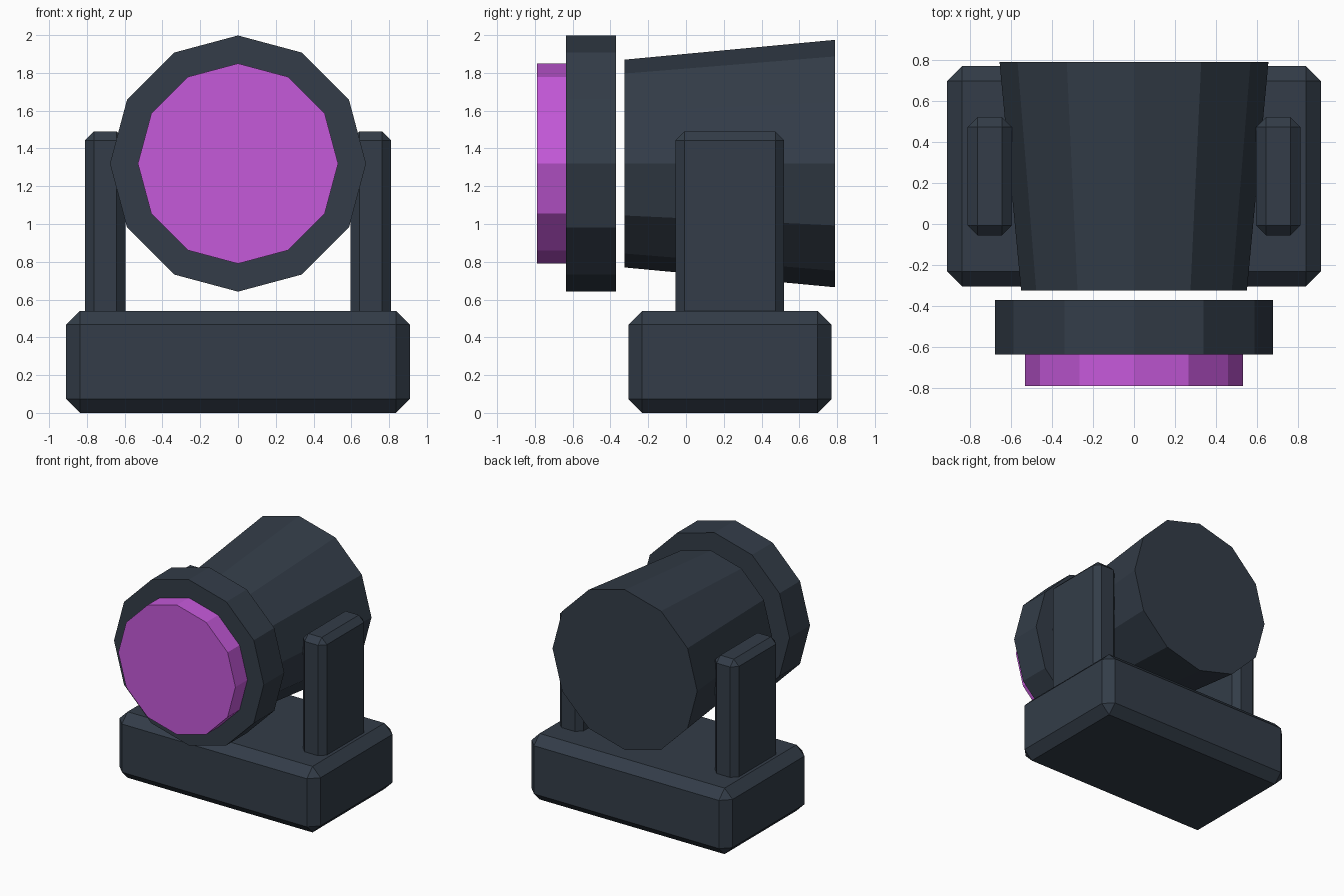
import bpy
from math import pi

cube = bpy.data.objects.get("Cube")
if cube:
    bpy.data.objects.remove(cube, do_unlink=True)


def material(name, rgb):
    mat = bpy.data.materials.new(name)
    mat.use_nodes = True
    colour = (*rgb, 1)
    mat.diffuse_color = colour
    mat.node_tree.nodes["Principled BSDF"].inputs["Base Color"].default_value = colour
    return mat


slate = material("dark slate", (0.033, 0.046, 0.065))
violet = material("violet lens", (0.56, 0.1, 0.7))


def chamfered_box(name, low, high, chamfer):
    centre = [(a + b) / 2 for a, b in zip(low, high)]
    bpy.ops.mesh.primitive_cube_add(size=1, location=centre)
    obj = bpy.context.object
    obj.name = name
    obj.scale = [b - a for a, b in zip(low, high)]
    bpy.ops.object.transform_apply(location=False, rotation=False, scale=True)
    bevel = obj.modifiers.new("chamfer", "BEVEL")
    bevel.width = chamfer
    bevel.segments = 1
    obj.data.materials.append(slate)


def barrel_part(name, front, back, front_radius, back_radius, mat):
    # Twelve-sided drum along y, with a corner at the top
    bpy.ops.mesh.primitive_cone_add(
        vertices=12, radius1=front_radius, radius2=back_radius, depth=back - front,
        location=(0, (front + back) / 2, 1.32), rotation=(-pi / 2, 0, 0))
    obj = bpy.context.object
    obj.name = name
    obj.data.materials.append(mat)


# Base and the two yoke arms
chamfered_box("base", (-0.91, -0.305, 0), (0.91, 0.77, 0.54), 0.073)
chamfered_box("left_arm", (0.595, -0.055, 0.4), (0.81, 0.52, 1.49), 0.047)
chamfered_box("right_arm", (-0.81, -0.055, 0.4), (-0.595, 0.52, 1.49), 0.047)

# Lamp head: tapered housing, separate front ring and lens
barrel_part("housing", -0.325, 0.79, 0.55, 0.655, slate)
barrel_part("front_ring", -0.635, -0.37, 0.678, 0.678, slate)
barrel_part("lens", -0.79, -0.6, 0.53, 0.53, violet)
